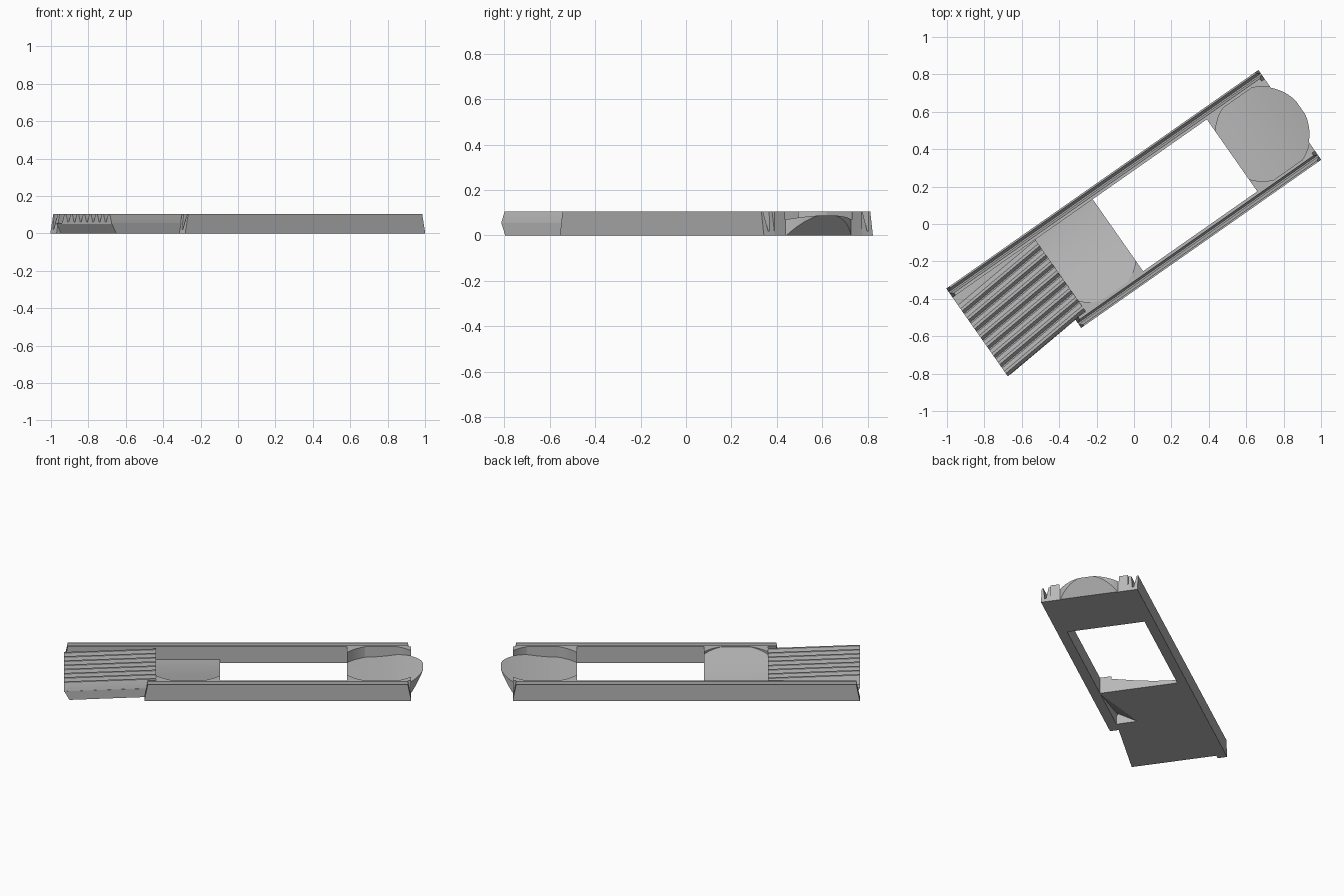
import bpy, bmesh, math
from mathutils import Matrix, Vector

cube = bpy.data.objects.get("Cube")
if cube:
    bpy.data.objects.remove(cube, do_unlink=True)

grey = bpy.data.materials.new("plain grey")
grey.use_nodes = True
colour = (0.48, 0.48, 0.48, 1)
grey.diffuse_color = colour
grey.node_tree.nodes["Principled BSDF"].inputs["Base Color"].default_value = colour

TOP = 0.105
INNER, OUTER = 0.235, 0.293      # rail faces
BACK, STEP, MID, FRONT = -1.02, -0.48, -0.105, 0.64
END = 1.017
parts = []


def make(name, bm):
    bmesh.ops.recalc_face_normals(bm, faces=bm.faces)
    mesh = bpy.data.meshes.new(name)
    bm.to_mesh(mesh)
    bm.free()
    mesh.materials.append(grey)
    obj = bpy.data.objects.new(name, mesh)
    bpy.context.collection.objects.link(obj)
    return obj


def prism(name, outline, start, stop, place):
    """Sweep a 2D outline from start to stop; place maps (p, q, t) to a point."""
    bm = bmesh.new()
    a, b = [[bm.verts.new(place(p, q, t)) for p, q in outline] for t in (start, stop)]
    bm.faces.new(a)
    bm.faces.new(b)
    n = len(outline)
    for i in range(n):
        j = (i + 1) % n
        bm.faces.new((a[i], a[j], b[j], b[i]))
    return make(name, bm)


def upright(p, q, t):
    return Vector((p, q, t))


def across(p, q, t):
    return Vector((p, t, q))


def along(p, q, t):
    return Vector((t, p, q))


def circle(cx, r, lo, hi, n):
    return [(cx + r * math.cos(lo + (hi - lo) * i / n),
             r * math.sin(lo + (hi - lo) * i / n)) for i in range(n + 1)]


def boolean(obj, cutter, operation="DIFFERENCE"):
    mod = obj.modifiers.new("cut", "BOOLEAN")
    mod.operation, mod.object, mod.solver = operation, cutter, "EXACT"
    bpy.context.view_layer.objects.active = obj
    bpy.ops.object.modifier_apply(modifier=mod.name)
    bpy.data.objects.remove(cutter, do_unlink=True)


def disc(name, cx, r):
    return prism(name, circle(cx, r, 0, math.tau, 96)[:-1], -0.1, 0.3, upright)


# Two side rails, each with a deep groove and chamfered ends
section = [(INNER, 0), (OUTER, 0), (OUTER, TOP), (0.284, TOP), (0.270, 0.02),
           (0.262, 0.02), (0.251, TOP), (INNER, TOP)]
for name, side, start in (("left_rail", -1, -0.55), ("right_rail", 1, BACK)):
    rail = prism(name, [(side * p, q) for p, q in section], start, END, along)
    middle = (start + END) / 2
    for v in rail.data.vertices:
        if v.co.z > 0.08:
            v.co.x += 0.02 if v.co.x < middle else -0.02
    parts.append(rail)

# Rounded tip with a slanted undercut
cx, r = 0.84, 0.25
half = math.acos((END - cx) / r)
outline = [(FRONT, -INNER), (END, -INNER)] + circle(cx, r, -half, half, 40)
outline += [(END, INNER), (FRONT, INNER)]
tip = prism("rounded_tip", outline, 0, TOP, upright)
boolean(tip, prism("undercut", [(END - 0.005, -0.01), (1.2, -0.01), (1.2, 0.093),
                                (1.09, 0.093)], -0.4, 0.4, across))
# Finger scoop in the tip, rising towards the rim
floor = [(0.55, 0.04)] + [(0.72 + 0.04 * i, 0.036 + 0.062 * (i / 10) ** 2) for i in range(11)]
scoop = prism("tip_scoop", floor + [(1.12, 0.2), (0.55, 0.2)], -0.4, 0.4, across)
boolean(scoop, disc("tip_circle", cx, 0.253), "INTERSECT")
boolean(tip, scoop)
parts.append(tip)

# Middle bridge with a sloping scoop
bridge = prism("middle_bridge", [(STEP, -INNER), (MID, -INNER), (MID, INNER), (STEP, INNER)],
               0, TOP, upright)
slope = [(0.3, 0.02), (0.2, 0.023), (0.1, 0.034), (0, 0.051), (-0.1, 0.073), (-0.23, 0.102),
         (-0.3, 0.115), (-0.3, 0.2), (0.3, 0.2)]
scoop = prism("bridge_scoop", slope, -0.6, 0.05, along)
# The scoop is round on one side and square on the other
centre = (STEP + MID) / 2
shape = [(centre - 0.25, 0.3)] + circle(centre, 0.25, math.pi, math.tau, 48) + [(centre + 0.25, 0.3)]
boolean(scoop, prism("scoop_shape", shape, -0.1, 0.3, upright), "INTERSECT")
boolean(bridge, scoop)
# Wedge-shaped pocket underneath
bm = bmesh.new()
corners = [(MID, -0.24), (STEP - 0.01, -0.105), (STEP - 0.01, -0.24)]
for z in (0, -0.02):
    for p, q in corners:
        bm.verts.new((p, q, z))
bm.verts.new((STEP - 0.01, -0.24, 0.08))
bmesh.ops.convex_hull(bm, input=bm.verts[:])
boolean(bridge, make("pocket", bm))
parts.append(bridge)

# Handle base with an undercut end
base = prism("handle_base", [(BACK, -0.279), (STEP, -0.234), (STEP, INNER), (BACK, INNER)],
             0, 0.055, upright)
for v in base.data.vertices:
    if v.co.z < 0.01 and v.co.x < -0.9:
        v.co.x += 0.03
parts.append(base)

# Slightly turned grip ridges
count, low, high = 8, -0.279, 0.187
pitch = (high - low) / count
ridges = [(high, 0.05), (low, 0.05)]
for i in range(count):
    s = low + i * pitch
    ridges += [(s + pitch * f, z) for f, z in
               ((0.02, 0.06), (0.3, TOP), (0.55, TOP), (0.9, 0.06))]


def turned(p, q, t):
    return Vector((t, p + 0.047 * (t - BACK) / (STEP - BACK), q))


parts.append(prism("grip_ridges", ridges, BACK, STEP, turned))

# Turn the whole frame to its diagonal pose and shade it
turn = Matrix.Rotation(math.radians(35), 4, "Z")
bpy.ops.object.select_all(action="DESELECT")
for obj in parts:
    obj.data.transform(turn)
    obj.select_set(True)
bpy.context.view_layer.objects.active = parts[0]
bpy.ops.object.shade_smooth_by_angle(angle=math.radians(30))
